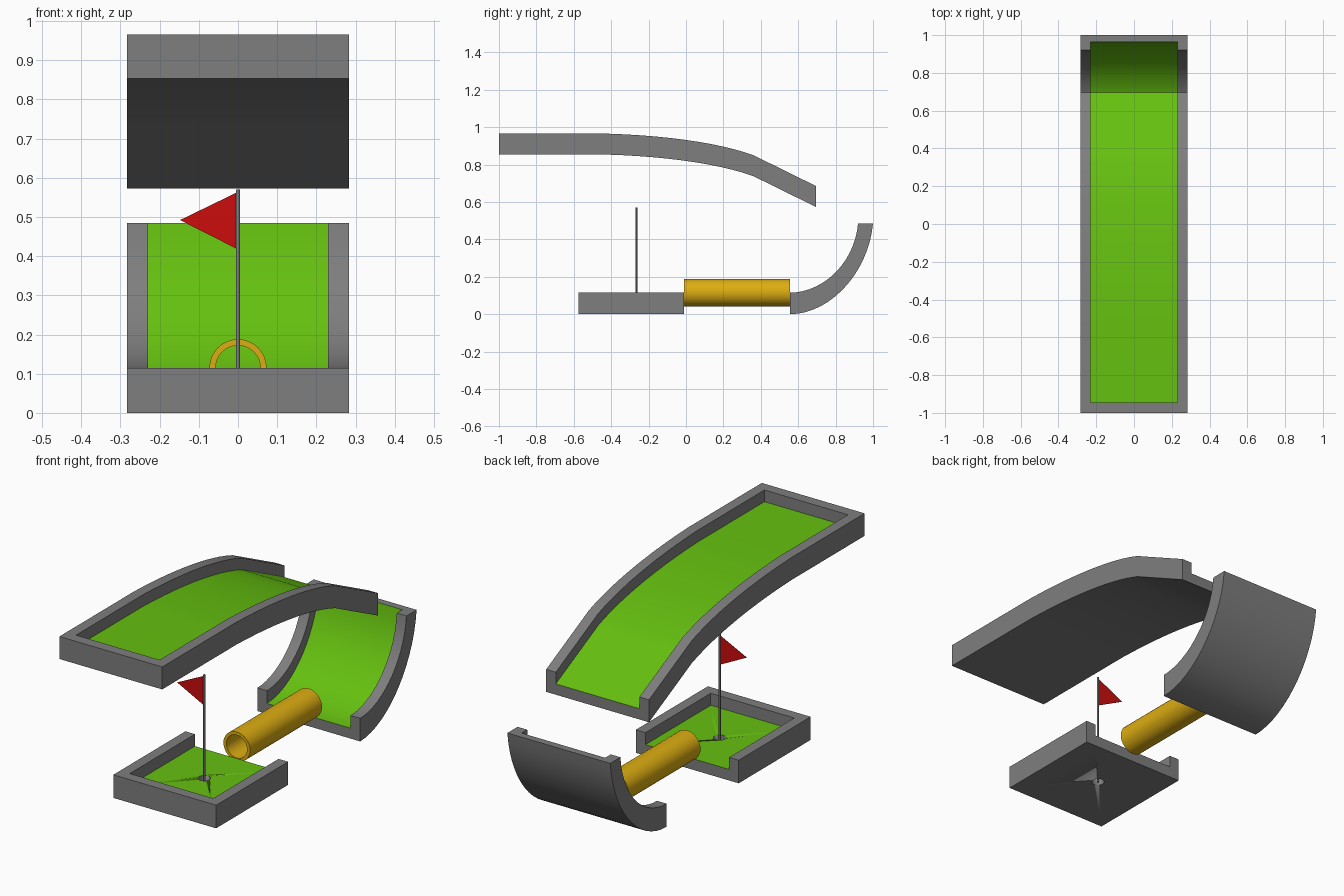
import bpy, bmesh
from mathutils import Vector
from mathutils.geometry import interpolate_bezier

cube = bpy.data.objects.get("Cube")
if cube:
    bpy.data.objects.remove(cube, do_unlink=True)


def material(name, rgb):
    m = bpy.data.materials.new(name)
    m.use_nodes = True
    m.diffuse_color = (*rgb, 1)
    node = next(n for n in m.node_tree.nodes if n.type == 'BSDF_PRINCIPLED')
    node.inputs["Base Color"].default_value = (*rgb, 1)
    return m


GREY = material("grey stone", (0.21, 0.21, 0.21))
GREEN = material("green turf", (0.13, 0.53, 0.005))
RED = material("red cloth", (0.6, 0.004, 0.004))
YELLOW = material("yellow pipe", (0.72, 0.42, 0.006))

HALF, INNER = 0.283, 0.23   # outer half width, turf half width
HOLE_Y = -0.265


def finish(name, bm, mats, angle=0.6):
    bmesh.ops.remove_doubles(bm, verts=bm.verts, dist=0.0001)
    bmesh.ops.recalc_face_normals(bm, faces=bm.faces)
    mesh = bpy.data.meshes.new(name)
    bm.to_mesh(mesh)
    bm.free()
    for m in mats:
        mesh.materials.append(m)
    ob = bpy.data.objects.new(name, mesh)
    bpy.context.collection.objects.link(ob)
    bpy.ops.object.select_all(action='DESELECT')
    ob.select_set(True)
    bpy.context.view_layer.objects.active = ob
    bpy.ops.object.shade_smooth_by_angle(angle=angle)
    return ob


def curve(a, b, c, d, n):
    """Bezier points in the side plane, as (y, z)."""
    pts = interpolate_bezier(*[Vector((*p, 0)) for p in (a, b, c, d)], n)
    return [(p.x, p.y) for p in pts]


def channel(name, lower, upper, floor_level, end_wall):
    """Walled lane swept along two side curves, with turf on its floor."""
    bm = bmesh.new()
    xs = [-HALF, -INNER, INNER, HALF]
    low = [Vector(p) for p in lower]
    top = [Vector(p) for p in upper]
    turf = [a.lerp(b, floor_level) for a, b in zip(low, top)]
    rows = len(low) - 1

    def raised(i, j):
        return j != 1 or (end_wall and i == 0)

    def levels(i, j):
        if not (0 <= i < rows and 0 <= j < 3):
            return [low]
        return [low, turf, top] if raised(i, j) else [low, turf]

    def quad(*corners, mat=0):
        f = bm.faces.new([bm.verts.new((xs[j], *lv[i])) for i, j, lv in corners])
        f.material_index = mat

    for i in range(rows):
        for j in range(3):
            mine = levels(i, j)
            cell = [(i, j), (i, j + 1), (i + 1, j + 1), (i + 1, j)]
            quad(*[(*c, low) for c in cell])
            quad(*[(*c, mine[-1]) for c in cell], mat=0 if raised(i, j) else 1)
            # vertical faces wherever the neighbouring cell is lower
            sides = [(i - 1, j, 0, 1), (i, j + 1, 1, 2), (i + 1, j, 2, 3), (i, j - 1, 3, 0)]
            for ni, nj, a, b in sides:
                start = len(levels(ni, nj)) - 1
                for k in range(start, len(mine) - 1):
                    p, q = cell[a], cell[b]
                    quad((*p, mine[k]), (*q, mine[k]), (*q, mine[k + 1]), (*p, mine[k + 1]))
    return finish(name, bm, [GREY, GREEN])


def cylinder(name, radius, z0, z1, y, mat, segments):
    bm = bmesh.new()
    bmesh.ops.create_cone(bm, cap_ends=True, segments=segments, radius1=radius,
                          radius2=radius, depth=z1 - z0)
    bmesh.ops.translate(bm, verts=bm.verts, vec=(0, y, (z0 + z1) / 2))
    return finish(name, bm, [mat])


# upper ramp: level start, curved drop, straight end
ramp_top = [(-1, 0.965), (-0.945, 0.965)]
ramp_top += curve((-0.42, 0.965), (-0.1, 0.955), (0.18, 0.915), (0.36, 0.85), 12)
ramp_top += [(0.695, 0.685)]
channel("upper_ramp", [(y, z - 0.112) for y, z in ramp_top], ramp_top, 0.48, True)

# curved catcher
channel("curved_catcher",
        curve((0.556, 0), (0.77, 0), (0.975, 0.22), (1, 0.485), 16),
        curve((0.556, 0.115), (0.73, 0.115), (0.9, 0.27), (0.92, 0.485), 16),
        0.45, False)

# putting green with a hole cut through it
ys = [-0.576, -0.523, -0.01]
green = channel("putting_green", [(y, 0) for y in ys], [(y, 0.115) for y in ys], 0.48, True)
cutter = cylinder("hole_cutter", 0.029, -0.1, 0.2, HOLE_Y, GREY, 24)
cutter.hide_render = True
cut = green.modifiers.new("hole", 'BOOLEAN')
cut.operation = 'DIFFERENCE'
cut.solver = 'EXACT'
cut.object = cutter
bpy.ops.object.select_all(action='DESELECT')
bpy.context.view_layer.objects.active = green
green.select_set(True)
bpy.ops.object.modifier_apply(modifier=cut.name)
bpy.data.objects.remove(cutter, do_unlink=True)

# hollow pipe: four edge loops joined round
bm = bmesh.new()
loops = []
for radius, y in ((0.073, -0.01), (0.073, 0.556), (0.057, 0.556), (0.057, -0.01)):
    ring = bmesh.ops.create_circle(bm, segments=32, radius=radius)["verts"]
    for v in ring:
        v.co = (v.co.x, y, v.co.y + 0.115)
    loops.append(ring)
for a, b in zip(loops, loops[1:] + loops[:1]):
    for k in range(32):
        n = (k + 1) % 32
        bm.faces.new((a[k], a[n], b[n], b[k]))
finish("pipe", bm, [YELLOW])

# flag
cylinder("flag_pole", 0.005, 0, 0.57, HOLE_Y, GREY, 16)
bm = bmesh.new()
outline = [(-0.002, 0.563), (-0.148, 0.492), (-0.002, 0.418)]
face = bm.faces.new([bm.verts.new((x, HOLE_Y - 0.0015, z)) for x, z in outline])
ext = bmesh.ops.extrude_face_region(bm, geom=[face])["geom"]
bmesh.ops.translate(bm, verts=[g for g in ext if isinstance(g, bmesh.types.BMVert)],
                    vec=(0, 0.003, 0))
finish("flag", bm, [RED])
